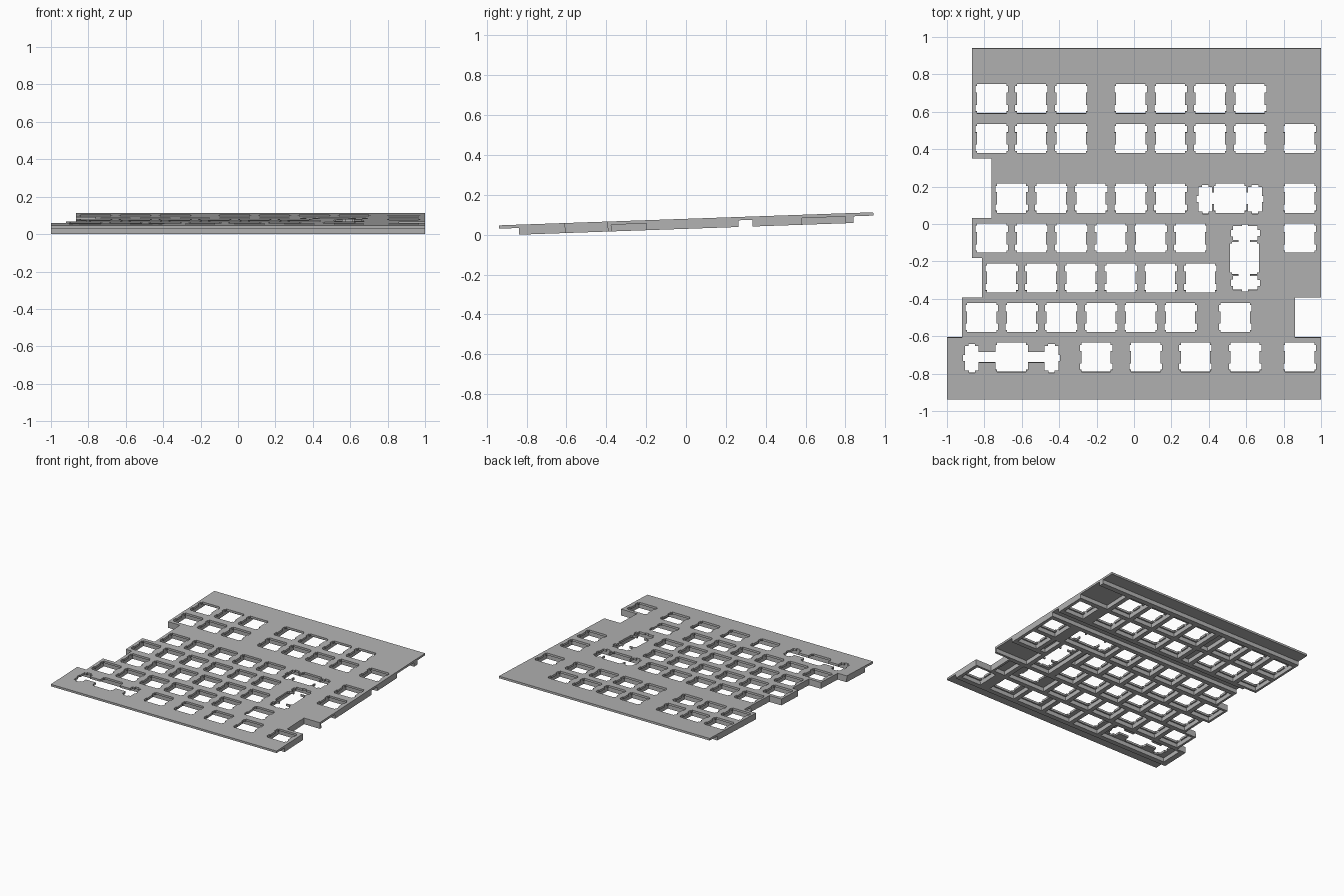
import bpy
import math
from mathutils import Matrix

cube = bpy.data.objects.get("Cube")
if cube:
    bpy.data.objects.remove(cube)

U = 0.2125            # key pitch
RIB = 0.018           # half a rib's width
PLATE_T, RIB_T = 0.0167, 0.0335
TILT = Matrix.Translation((0, 0, 0.08)) @ Matrix.Rotation(math.radians(2), 4, 'X')

grey = bpy.data.materials.new("plate grey")
grey.use_nodes = True
grey.diffuse_color = (0.45, 0.45, 0.45, 1)
grey.node_tree.nodes["Principled BSDF"].inputs["Base Color"].default_value = (0.45, 0.45, 0.45, 1)


def rect(x0, x1, y0, y1):
    return [(x0, y0), (x1, y0), (x1, y1), (x0, y1)]


def mirror_x(half):
    """Close a right-hand profile with its mirror image."""
    return half + [(-x, y) for x, y in reversed(half)]


def moved(shape, cx, cy, turned=False):
    return [(cx - y, cy + x) if turned else (cx + x, cy + y) for x, y in shape]


def sheet(name, loops, top, thickness):
    """Extrude filled outlines with holes into a tilted slab."""
    curve = bpy.data.curves.new(name, 'CURVE')
    curve.dimensions = '2D'
    curve.fill_mode = 'BOTH'
    curve.extrude = thickness / 2
    for loop in loops:
        spline = curve.splines.new('POLY')
        spline.points.add(len(loop) - 1)
        for point, (x, y) in zip(spline.points, loop):
            point.co = (x, y, 0, 1)
        spline.use_cyclic_u = True
    temp = bpy.data.objects.new(name + " outline", curve)
    bpy.context.collection.objects.link(temp)
    graph = bpy.context.evaluated_depsgraph_get()
    mesh = bpy.data.meshes.new_from_object(temp.evaluated_get(graph))
    bpy.data.objects.remove(temp)
    mesh.transform(TILT @ Matrix.Translation((0, 0, top - thickness / 2)))
    mesh.materials.clear()
    mesh.materials.append(grey)
    for face in mesh.polygons:
        face.use_smooth = False
    obj = bpy.data.objects.new(name, mesh)
    bpy.context.collection.objects.link(obj)
    return obj


# Switch opening with clip notches on both sides
A, B = 0.078, 0.087
upper = [(A, A), (A, 0.067), (B, 0.067), (B, 0.033), (A, 0.033)]
lower = [(x, -y) for x, y in reversed(upper)]
switch_hole = mirror_x(upper + lower)


def stabilised_hole(offset, neck):
    """Switch opening joined by necks to a stabiliser slot on each side."""
    a, b = offset - 0.037, offset + 0.037
    slot = [(a, neck), (a, 0.06), (offset - 0.018, 0.06), (offset - 0.018, 0.072),
            (offset + 0.018, 0.072), (offset + 0.018, 0.06), (b, 0.06),
            (b, 0.012), (b + 0.009, 0.012), (b + 0.009, -0.02), (b, -0.02),
            (b, -0.07), (offset + 0.016, -0.07), (offset + 0.016, -0.083),
            (offset - 0.016, -0.083), (offset - 0.016, -0.07), (a, -0.07), (a, -neck)]
    return mirror_x(upper[:-1] + [(B, neck), *slot, (B, -neck)] + lower[1:])


double_hole = stabilised_hole(0.133, 0.03)
space_hole = stabilised_hole(0.213, 0.027)

# Rows: centre y, left end, key widths in pitches (negative is a gap)
top_keys = [1, 1, 1, -0.5, 1, 1, 1, 1]
rows = [
    (0.67, -0.867, top_keys),
    (0.4575, -0.867, top_keys + [-0.25, 1]),
    (0.1375, -0.761, [1] * 5 + [2, -0.25, 1]),
    (-0.0755, -0.867, [1] * 6),
    (-0.0755, 0.78, [1]),
    (-0.288, -0.814, [1] * 6),
    (-0.5005, -0.92, [1] * 6 + [1.75]),
    (-0.713, -0.973, [3] + [1.25] * 4 + [-0.25, 1]),
]
holes, rear_pockets, front_pockets = [], [], []
for y, x, widths in rows:
    for w in widths:
        end = x + abs(w) * U
        if w > 0:
            shape = {2: double_hole, 3: space_hole}.get(w, switch_hole)
            holes.append(moved(shape, (x + end) / 2, y))
        if abs(w) > 0.4:
            back = 0.80 if y > 0.6 else y + U / 2 - RIB
            pocket = rect(x + RIB, end - RIB, y - U / 2 + RIB, back)
            (rear_pockets if y > 0.3 else front_pockets).append(pocket)
        x = end

# Tall double key and the empty bays beside it
holes.append(moved(double_hole, 0.59, -0.182, True))
front_pockets += [
    rect(0.502, 0.678, -0.376, 0.013),
    rect(0.426, 0.466, -0.164, 0.013),
    rect(0.714, 0.762, -0.164, 0.013),
    rect(0.745, 0.842, -0.589, -0.412),
]

# Stepped left edge, shared by the plate and the ribs, rear to front
left_mid = [(-0.761, 0.031), (-0.867, 0.031), (-0.867, -0.182), (-0.814, -0.182),
            (-0.814, -0.394), (-0.92, -0.394), (-0.92, -0.607), (-1, -0.607)]
left_rear = [(-0.867, 0.351), (-0.761, 0.351)]
right_bay = [(1, -0.607), (0.86, -0.607), (0.86, -0.394), (1, -0.394)]

plate_outline = [(-0.867, 0.94)] + left_rear + left_mid + [(-1, -0.94), (1, -0.94)] \
    + right_bay + [(1, 0.94)]
sheet("switch_plate", [plate_outline] + holes, 0, PLATE_T)

# Ribs under the plate, with bays open to the right
rear_outline = [(-0.867, 0.84)] + left_rear + [
    (-0.761, 0.333), (1, 0.333), (1, 0.582), (0.745, 0.582), (0.745, 0.80), (1, 0.80), (1, 0.84)]
front_outline = [(-0.761, 0.262)] + left_mid + [(-1, -0.84), (1, -0.84)] + right_bay[:3] + [
    (0.86, -0.376), (1, -0.376)]
front_outline[-2:] = [(1, -0.394), (1, -0.376), (0.714, -0.376), (0.714, -0.2),
                      (1, -0.2), (1, 0.262)]
sheet("rear_ribs", [rear_outline] + rear_pockets, -PLATE_T, RIB_T)
sheet("front_ribs", [front_outline] + front_pockets, -PLATE_T, RIB_T)
